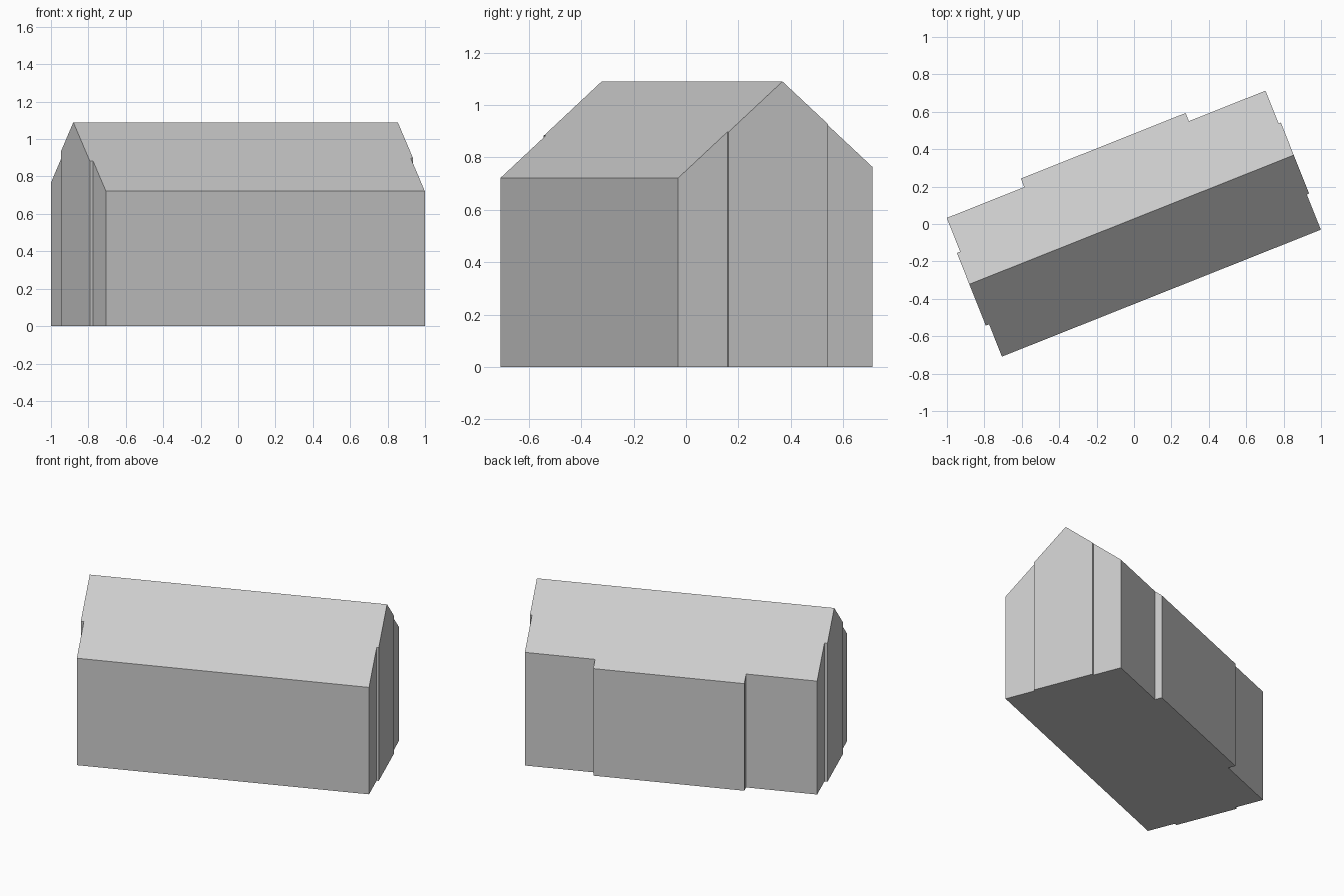
import bpy
import bmesh
from math import radians
from mathutils import Matrix

cube = bpy.data.objects.get("Cube")
if cube:
    bpy.data.objects.remove(cube)

RIDGE_V, RIDGE_Z, SLOPE = 0.424, 1.09, 0.87

grey = bpy.data.materials.new("plain grey")
grey.use_nodes = True
grey.diffuse_color = (0.6, 0.6, 0.6, 1)
grey.node_tree.nodes["Principled BSDF"].inputs["Base Color"].default_value = (0.6, 0.6, 0.6, 1)

# Footprint halves along the length and depth, both running from one ridge end to the other
front = [(-0.019, RIDGE_V), (-0.019, 0.186), (0, 0.186), (0, 0), (1.835, 0),
         (1.835, 0.203), (1.848, 0.203), (1.848, RIDGE_V)]
back = [(1.848, RIDGE_V), (1.848, 0.611), (1.835, 0.611), (1.835, 0.8),
        (1.394, 0.8), (1.394, 0.847), (0.446, 0.847), (0.446, 0.798),
        (0, 0.798), (0, 0.604), (-0.019, 0.604), (-0.019, RIDGE_V)]

# The building stands turned on the ground
place = Matrix.Translation((-0.706, -0.709, 0)) @ Matrix.Rotation(radians(21.7), 4, "Z")


def roof_height(v):
    return RIDGE_Z - SLOPE * abs(v - RIDGE_V)


def finish(name, bm):
    bmesh.ops.remove_doubles(bm, verts=bm.verts[:], dist=0.0001)
    bm.transform(place)
    mesh = bpy.data.meshes.new(name)
    bm.to_mesh(mesh)
    bm.free()
    mesh.materials.append(grey)
    bpy.context.collection.objects.link(bpy.data.objects.new(name, mesh))


def low(p):
    return (p[0], p[1], 0)


def high(p):
    return (p[0], p[1], roof_height(p[1]))


def add_face(bm, points):
    bm.faces.new([bm.verts.new(p) for p in points])


# Walls, with the shallow end panels and the back bay, and the floor
walls = bmesh.new()
for half in (front, back):
    for a, b in zip(half, half[1:]):
        add_face(walls, [low(a), low(b), high(b), high(a)])
    add_face(walls, [low(p) for p in reversed(half)])
finish("walls_and_floor", walls)

# Two roof slopes meeting at the ridge
roof = bmesh.new()
for half in (front, back):
    add_face(roof, [high(p) for p in half])
finish("gable_roof", roof)
